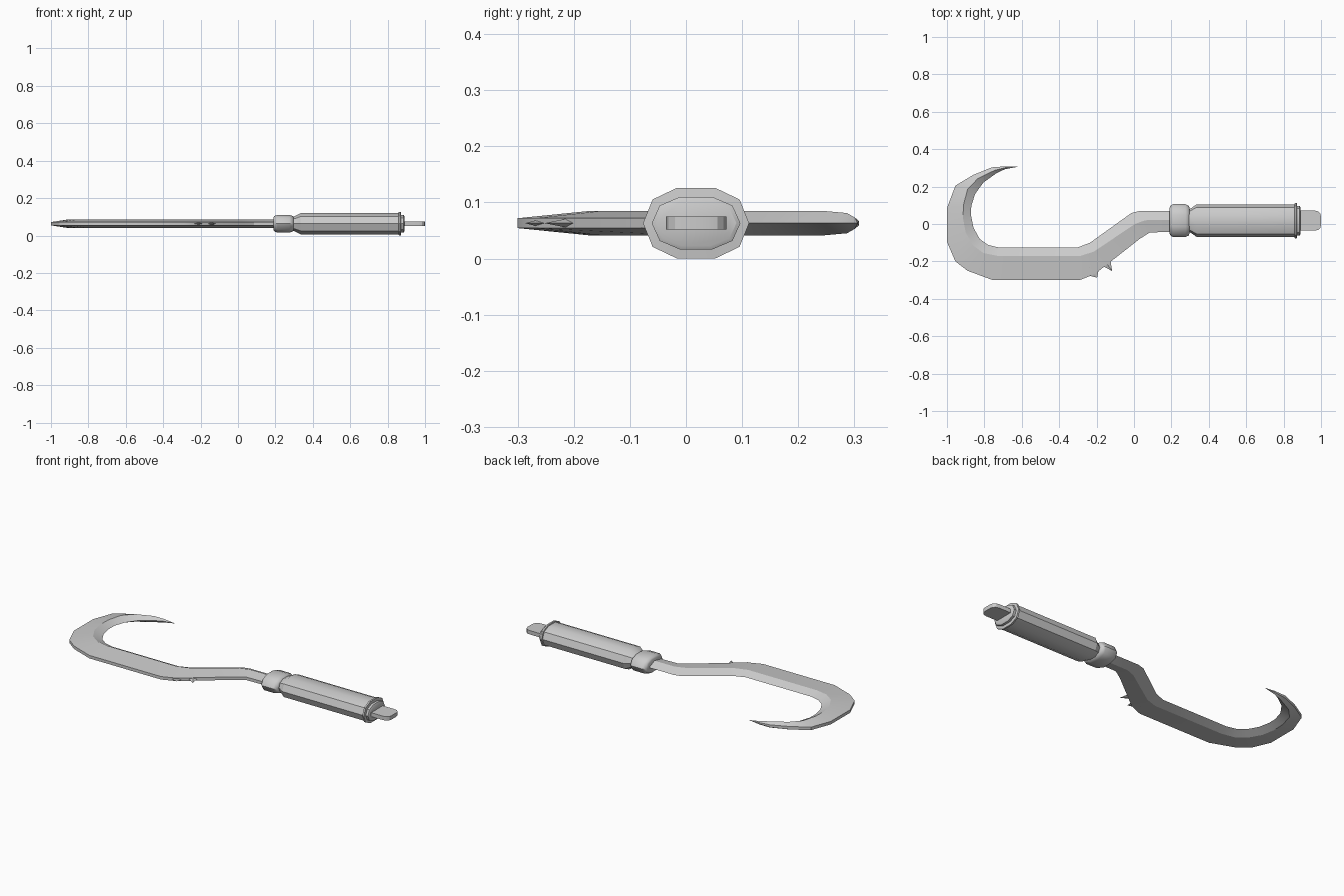
import bpy, math

if "Cube" in bpy.data.objects:
    bpy.data.objects.remove(bpy.data.objects["Cube"])

CY, CZ = 0.018, 0.063   # centre line of the handle


def make(name, verts, faces, angle=30):
    me = bpy.data.meshes.new(name)
    me.from_pydata(verts, [], faces)
    me.update()
    ob = bpy.data.objects.new(name, me)
    bpy.context.collection.objects.link(ob)
    bpy.ops.object.select_all(action='DESELECT')
    ob.select_set(True)
    bpy.context.view_layer.objects.active = ob
    bpy.ops.object.mode_set(mode='EDIT')
    bpy.ops.mesh.select_all(action='SELECT')
    bpy.ops.mesh.remove_doubles(threshold=0.0001)
    bpy.ops.mesh.normals_make_consistent(inside=False)
    bpy.ops.object.mode_set(mode='OBJECT')
    bpy.ops.object.shade_smooth_by_angle(angle=math.radians(angle))
    return ob


def loft(name, rings, angle=30):
    """Skin a list of equal-length rings and cap both ends."""
    n = len(rings[0])
    verts = [p for r in rings for p in r]
    faces = [(i*n+j, i*n+(j+1) % n, (i+1)*n+(j+1) % n, (i+1)*n+j)
             for i in range(len(rings)-1) for j in range(n)]
    faces += [tuple(range(n)), tuple(range(len(verts)-n, len(verts)))]
    return make(name, verts, faces, angle)


# ten-sided handle section, in half-width / half-height units
SECTION = [(1, 0), (.82, .67), (.36, 1), (-.36, 1), (-.82, .67),
           (-1, 0), (-.82, -.67), (-.36, -1), (.36, -1), (.82, -.67)]


def turned(name, profile, angle=30):
    """Profile rows: x, half width, half height."""
    return loft(name, [[(x, CY+a*w, CZ+b*h) for a, b in SECTION]
                       for x, w, h in profile], angle)


# blade: outer edge, ridge, inner cutting edge, ridge half thickness
stations = [
    ((-.69, .308), (-.69, .301), (-.69, .293), .010),
    ((-.76, .303), (-.745, .287), (-.735, .272), .018),
    ((-.86, .262), (-.835, .243), (-.805, .222), .022),
    ((-.955, .205), (-.89, .185), (-.85, .160), .022),
    ((-1, .085), (-.912, .10), (-.87, .095), .022),
    ((-1, .00), (-.914, .03), (-.871, .045), .022),
    ((-1, -.095), (-.90, -.045), (-.858, -.02), .022),
    ((-.955, -.20), (-.86, -.115), (-.825, -.08), .022),
    ((-.89, -.25), (-.805, -.155), (-.78, -.112), .022),
    ((-.755, -.30), (-.73, -.17), (-.725, -.125), .022),
    ((-.29, -.30), (-.285, -.17), (-.30, -.125), .022),
    ((-.21, -.268), (-.215, -.148), (-.235, -.10), .022),
    ((.03, -.08), (.005, .00), (-.015, .058), .022),
    ((.085, -.045), (.06, .02), (.03, .07), .022),
    ((.22, -.042), (.22, .021), (.22, .07), .022)]
rings = [[(-.62, .306, CZ)]*5]
for o, r, i, h in stations:
    e = h*0.4
    rings.append([(*o, CZ-e), (*r, CZ-h), (*i, CZ), (*r, CZ+h), (*o, CZ+e)])
loft("hook_blade", rings, 25)

# two thorns on the back of the blade
for k, (tip, a, b) in enumerate([((-.197, -.287), (-.245, -.275), (-.19, -.25)),
                                 ((-.117, -.252), (-.165, -.225), (-.125, -.20))]):
    m = ((a[0]+b[0])/2-.02, (a[1]+b[1])/2+.03)
    base = [(*a, CZ), (*m, CZ+.014), (*b, CZ), (*m, CZ-.014)]
    make("thorn_%d" % (k+1), base+[(*tip, CZ)],
         [(0, 1, 2, 3), (0, 1, 4), (1, 2, 4), (2, 3, 4), (3, 0, 4)], 20)

# rounded collar between blade and grip
turned("collar", [(.19, .068, .034), (.195, .080, .042), (.21, .088, .047),
                  (.275, .088, .047), (.292, .080, .042), (.297, .068, .034)], 45)

# grip with chamfered front end
turned("grip", [(.285, .060, .036), (.302, .064, .040), (.335, .087, .057),
                (.862, .087, .057)])

# end flange and stepped cap
turned("end_flange", [(.858, .087, .058), (.860, .0945, .063),
                      (.870, .0945, .063), (.872, .079, .047),
                      (.886, .079, .047), (.890, .072, .040)])

# flat tang with rounded end corners
half = [(.86, .054), (.965, .054), (.985, .049), (.996, .038), (1.0, .022)]
outline = half + [(x, -y) for x, y in reversed(half)]
loft("tang", [[(x, CY+y, CZ+s*.0115) for x, y in outline] for s in (-1, 1)])
